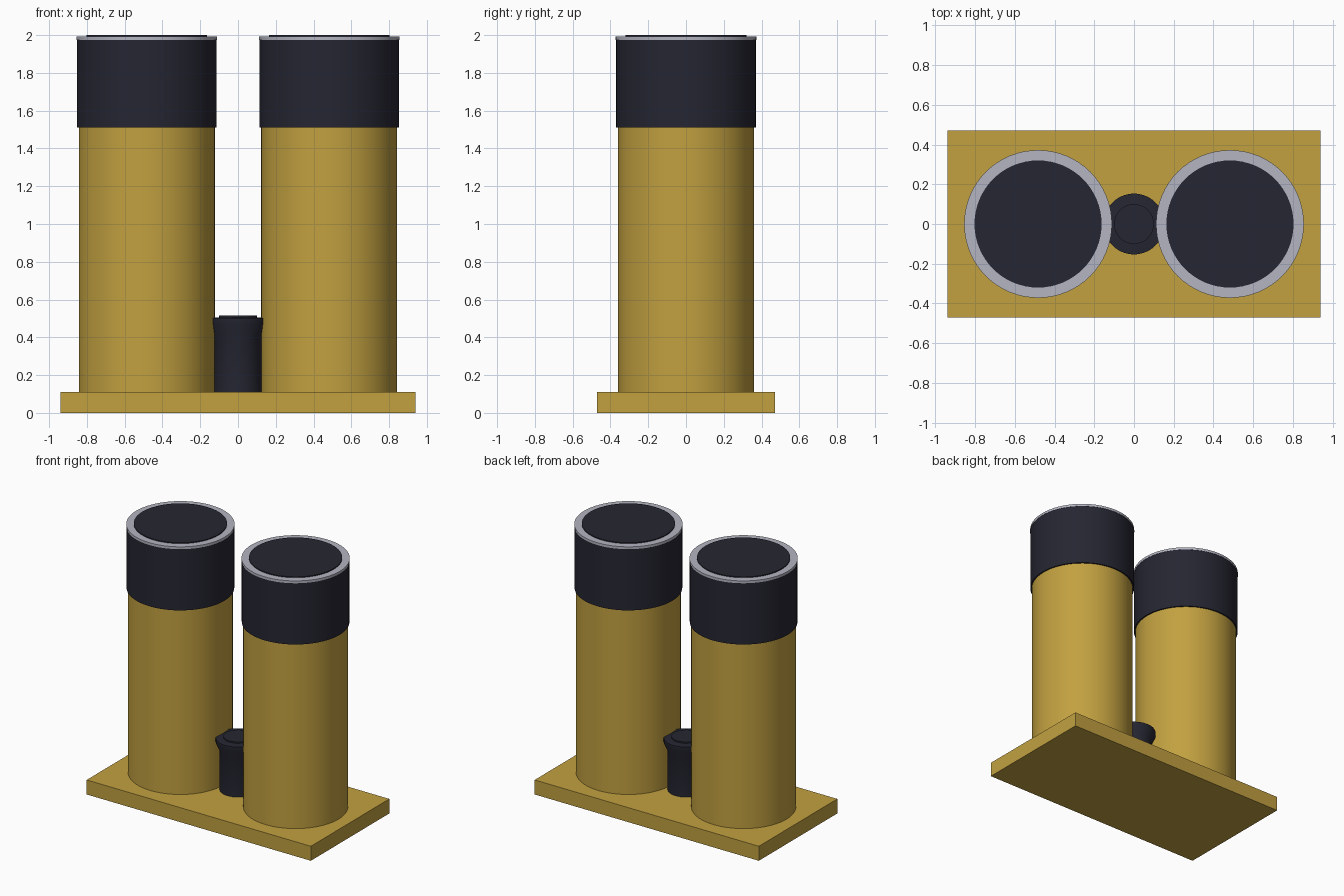
import bpy
import bmesh
import math

if "Cube" in bpy.data.objects:
    bpy.data.objects.remove(bpy.data.objects["Cube"], do_unlink=True)


def material(name, rgb):
    mat = bpy.data.materials.new(name)
    mat.use_nodes = True
    color = (*rgb, 1)
    mat.diffuse_color = color
    mat.node_tree.nodes["Principled BSDF"].inputs["Base Color"].default_value = color
    return mat


gold = material("gold", (0.54, 0.355, 0.052))
black = material("blue black", (0.019, 0.019, 0.032))
silver = material("silver", (0.46, 0.46, 0.54))


def finish(name, bm, mat, x=0):
    mesh = bpy.data.meshes.new(name)
    bmesh.ops.recalc_face_normals(bm, faces=bm.faces)
    bm.to_mesh(mesh)
    bm.free()
    mesh.materials.append(mat)
    obj = bpy.data.objects.new(name, mesh)
    obj.location.x = x
    bpy.context.collection.objects.link(obj)
    return obj


def lathe(name, profile, mat, x=0, sides=64):
    """Stack of (radius, height) rings with capped ends."""
    bm = bmesh.new()
    rings = []
    for r, z in profile:
        rings.append([bm.verts.new((r * math.cos(math.tau * i / sides),
                                    r * math.sin(math.tau * i / sides), z))
                      for i in range(sides)])
    for a, b in zip(rings, rings[1:]):
        for i in range(sides):
            j = (i + 1) % sides
            bm.faces.new((a[i], a[j], b[j], b[i]))
    bm.faces.new(rings[0])
    bm.faces.new(rings[-1])
    obj = finish(name, bm, mat, x)
    bpy.ops.object.select_all(action="DESELECT")
    obj.select_set(True)
    bpy.context.view_layer.objects.active = obj
    bpy.ops.object.shade_smooth_by_angle(angle=math.radians(30))
    return obj


# Base plate
bm = bmesh.new()
bmesh.ops.create_cube(bm, size=1)
bmesh.ops.scale(bm, vec=(1.88, 0.94, 0.11), verts=bm.verts)
bmesh.ops.translate(bm, vec=(0, 0, 0.055), verts=bm.verts)
finish("base_plate", bm, gold)

# Two tall tubes with a dark collar, silver rim and dark mouth
for side, x in (("left", 0.483), ("right", -0.483)):
    lathe(side + "_tube", [(0.36, 0.11), (0.36, 1.51)], gold, x)
    lathe(side + "_collar", [(0.37, 1.51), (0.37, 1.975)], black, x)
    lathe(side + "_rim", [(0.372, 1.975), (0.372, 1.993)], silver, x)
    lathe(side + "_mouth", [(0.32, 1.993), (0.32, 2.0)], black, x)

# Flared knob between the tubes
lathe("center_knob", [(0.126, 0.11), (0.126, 0.41), (0.153, 0.47), (0.153, 0.502),
                      (0.1, 0.506), (0.1, 0.516)], black)
